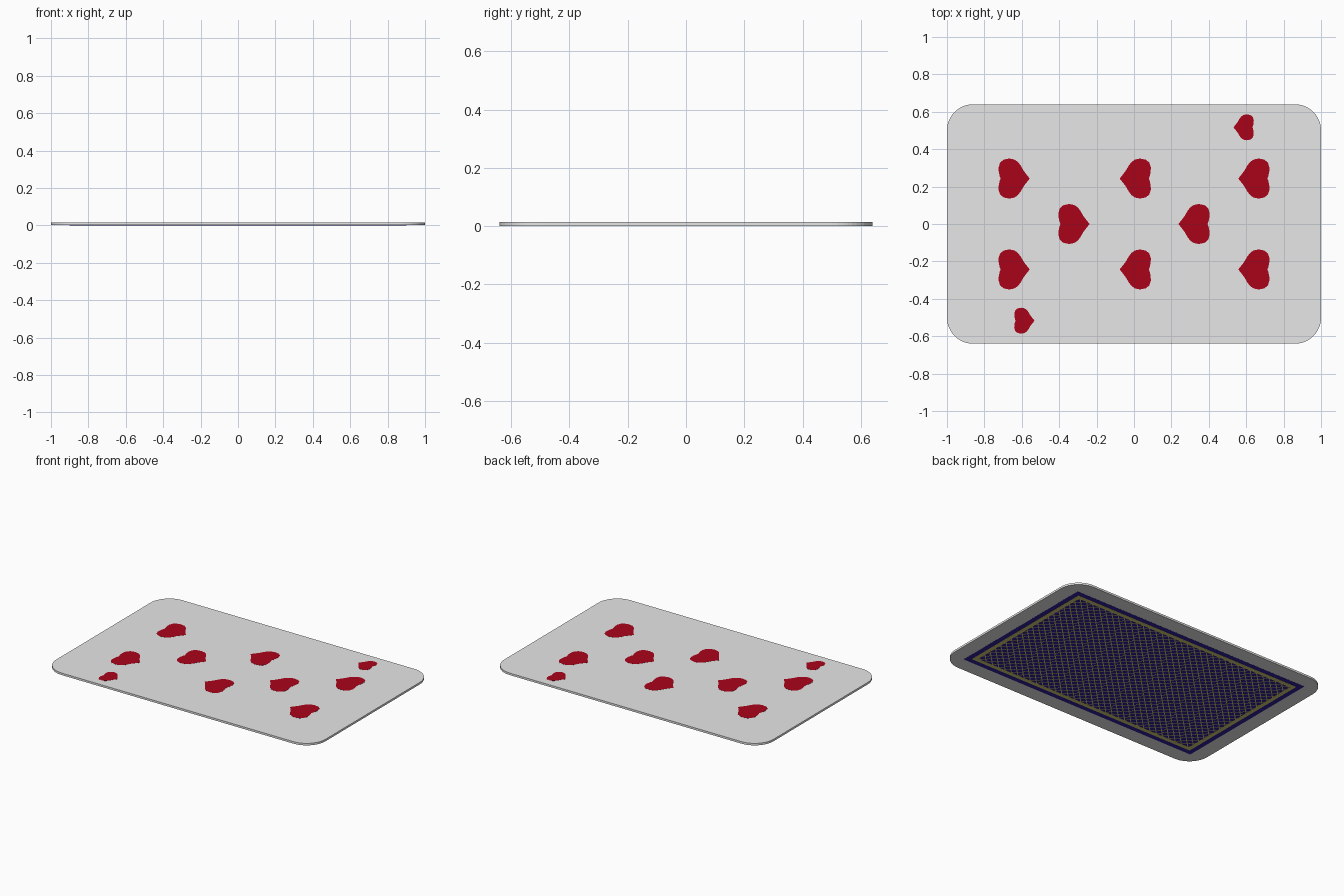
import bpy, bmesh, math
from mathutils import Vector

if "Cube" in bpy.data.objects:
    bpy.data.objects.remove(bpy.data.objects["Cube"])


def material(name, rgb):
    m = bpy.data.materials.new(name)
    m.diffuse_color = (*rgb, 1)
    m.use_nodes = True
    m.node_tree.nodes["Principled BSDF"].inputs["Base Color"].default_value = m.diffuse_color
    return m


WHITE = material("card_white", (0.80, 0.80, 0.80))
RED = material("heart_red", (0.40, 0.001, 0.010))
NAVY = material("back_navy", (0.03, 0.015, 0.34))
GOLD = material("back_gold", (0.66, 0.59, 0.17))


def finish(bm, name, mat):
    bmesh.ops.recalc_face_normals(bm, faces=bm.faces)
    me = bpy.data.meshes.new(name)
    bm.to_mesh(me)
    bm.free()
    me.materials.append(mat)
    ob = bpy.data.objects.new(name, me)
    bpy.context.collection.objects.link(ob)
    return ob


def prism(bm, outline, z0, z1):
    """Close an outline into a thin solid between two heights."""
    face = bm.faces.new([bm.verts.new((x, y, z0)) for x, y in outline])
    top = bmesh.ops.extrude_face_region(bm, geom=[face])["geom"]
    bmesh.ops.translate(bm, vec=(0, 0, z1 - z0),
                        verts=[v for v in top if isinstance(v, bmesh.types.BMVert)])


def rect(a, b):
    return [(-a, -b), (a, -b), (a, b), (-a, b)]


# Card body: rounded rectangle
R, W, H = 0.14, 1.0, 0.64
outline = []
for q, (sx, sy) in enumerate([(1, 1), (-1, 1), (-1, -1), (1, -1)]):
    for i in range(13):
        t = math.radians(90 * q + 7.5 * i)
        outline.append((sx * (W - R) + R * math.cos(t), sy * (H - R) + R * math.sin(t)))
bm = bmesh.new()
prism(bm, outline, 0.001, 0.0145)
finish(bm, "card_body", WHITE)

# Heart pips: half profile mirrored, tip towards +x
HALF = [(-.071, 0), (-.076, .012), (-.081, .035), (-.082, .06), (-.074, .085),
        (-.055, .101), (-.025, .107), (.002, .102), (.022, .088), (.037, .068),
        (.050, .045), (.066, .023), (.085, 0)]
HEART = HALF + [(x, -y) for x, y in HALF[-2:0:-1]]


def heart(name, cx, cy, tip, size=1.0):
    b = bmesh.new()
    prism(b, [(cx + tip * size * x, cy + size * y) for x, y in HEART], 0.014, 0.015)
    finish(b, name, RED)


for x, tip in [(-0.642, 1), (0.008, -1), (0.642, -1)]:
    for y in (-0.243, 0.243):
        heart("heart_pip", x, y, tip)
for s in (-1, 1):
    heart("middle_heart_pip", s * 0.322, 0, -s)
    heart("corner_heart_pip", s * 0.587, s * 0.517, -s, 0.65)

# Back: navy panel
bm = bmesh.new()
prism(bm, rect(0.90, 0.54), 0.0006, 0.002)
finish(bm, "back_panel", NAVY)

# Back: gold frame, four mitred bars
A, B = 0.837, 0.477
bm = bmesh.new()
outer, inner = rect(A + 0.028, B + 0.028), rect(A, B)
for i in range(4):
    j = (i + 1) % 4
    prism(bm, [outer[i], outer[j], inner[j], inner[i]], 0, 0.001)
finish(bm, "back_frame", GOLD)

# Back: fine gold diagonal lattice, trimmed to the frame
STEP, HW = 0.05, 0.004
for k, name in ((1, "lattice_rising"), (-1, "lattice_falling")):
    bm = bmesh.new()
    n = int((A + B) / STEP) + 1
    for i in range(-n, n + 1):
        c = i * STEP
        prism(bm, [(c - HW - 1, -k), (c + HW - 1, -k), (c + HW + 1, k), (c - HW + 1, k)],
              0.0001 if k > 0 else 0.0002, 0.001)
    for axis, d in (((1, 0, 0), A), ((-1, 0, 0), A), ((0, 1, 0), B), ((0, -1, 0), B)):
        bmesh.ops.bisect_plane(bm, geom=bm.verts[:] + bm.edges[:] + bm.faces[:],
                               plane_co=Vector(axis) * d, plane_no=axis, clear_outer=True)
    finish(bm, name, GOLD)
